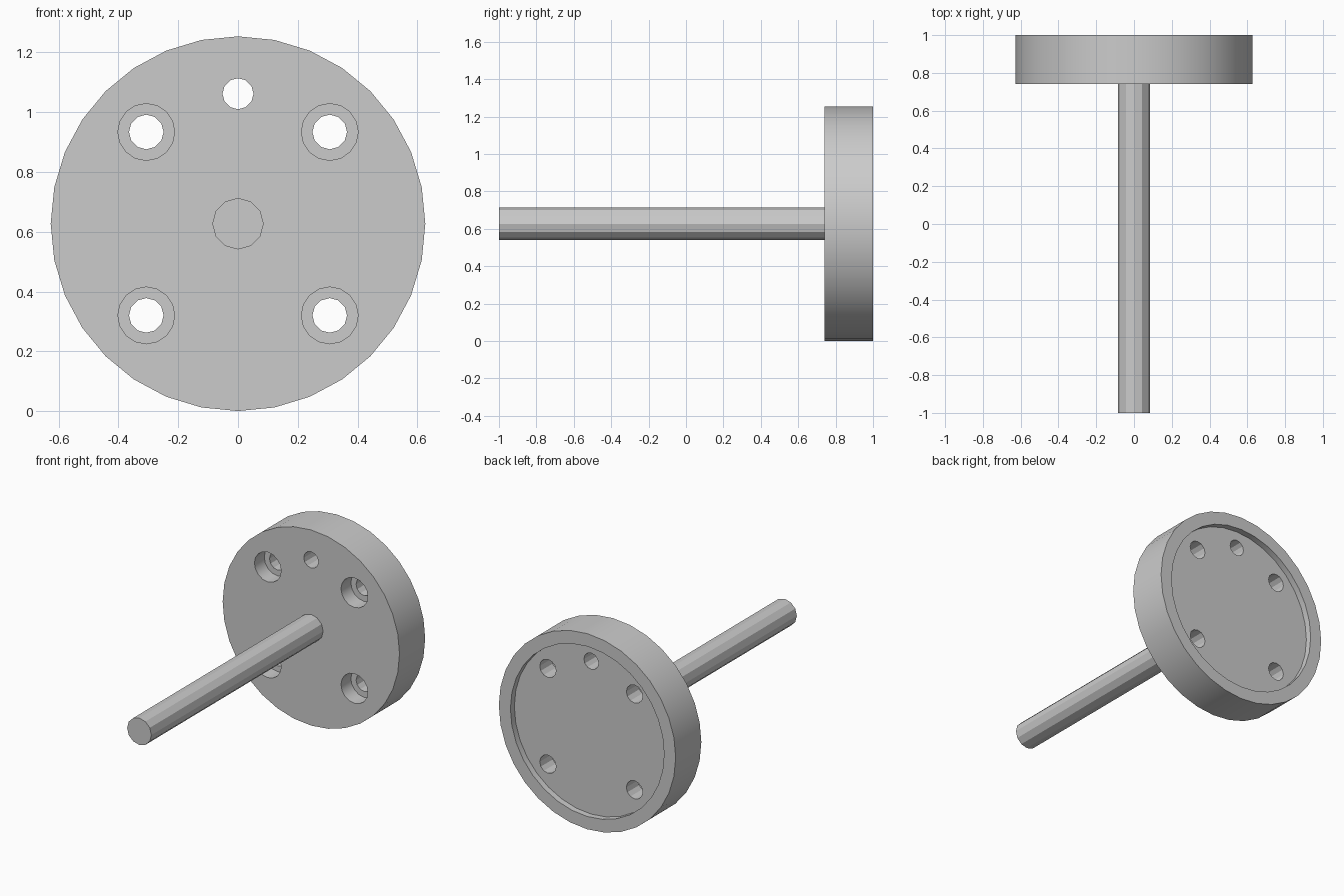
import bpy
import math
from mathutils import Matrix

if "Cube" in bpy.data.objects:
    bpy.data.objects.remove(bpy.data.objects["Cube"], do_unlink=True)

AXIS_Z = 0.627        # height of the centre axis
FRONT, BACK = 0.74, 1.0

grey = bpy.data.materials.new("plain grey")
grey.use_nodes = True
colour = (0.6, 0.6, 0.6, 1)
grey.diffuse_color = colour
grey.node_tree.nodes["Principled BSDF"].inputs["Base Color"].default_value = colour


def cylinder(name, radius, y0, y1, sides, x=0, z=AXIS_Z):
    """Cylinder lying along y from y0 to y1."""
    bpy.ops.mesh.primitive_cylinder_add(
        vertices=sides, radius=radius, depth=y1 - y0)
    obj = bpy.context.object
    obj.name = obj.data.name = name
    obj.data.transform(Matrix.Translation((x, (y0 + y1) / 2, z))
                       @ Matrix.Rotation(math.pi / 2, 4, "X"))
    obj.data.materials.append(grey)
    return obj


def cut(target, cutter):
    """Subtract the cutter from the target, then discard it."""
    cutter.hide_render = True
    mod = target.modifiers.new("cut", "BOOLEAN")
    mod.operation = "DIFFERENCE"
    mod.solver = "EXACT"
    mod.object = cutter
    bpy.context.view_layer.objects.active = target
    bpy.ops.object.modifier_apply(modifier=mod.name)
    bpy.data.objects.remove(cutter, do_unlink=True)


def smooth(obj):
    bpy.ops.object.select_all(action="DESELECT")
    obj.select_set(True)
    bpy.context.view_layer.objects.active = obj
    bpy.ops.object.shade_smooth_by_angle(angle=math.radians(25))


# Round flange with a shallow recess in its back
flange = cylinder("flange", AXIS_Z, FRONT, BACK, 32)
cut(flange, cylinder("recess_cutter", 0.545, BACK - 0.04, BACK + 0.1, 32))

# Four counterbored bolt holes
for sx in (-1, 1):
    for sz in (-1, 1):
        x, z = sx * 0.307, AXIS_Z + sz * 0.307
        cut(flange, cylinder("bore_cutter", 0.095, FRONT - 0.1, FRONT + 0.1, 16, x, z))
        cut(flange, cylinder("bolt_cutter", 0.058, FRONT - 0.2, BACK + 0.2, 12, x, z))

# Plain hole at the top
cut(flange, cylinder("pin_cutter", 0.052, FRONT - 0.2, BACK + 0.2, 12, 0, AXIS_Z + 0.435))
smooth(flange)

# Long central shaft
shaft = cylinder("shaft", 0.086, -1, FRONT + 0.02, 12)
smooth(shaft)
